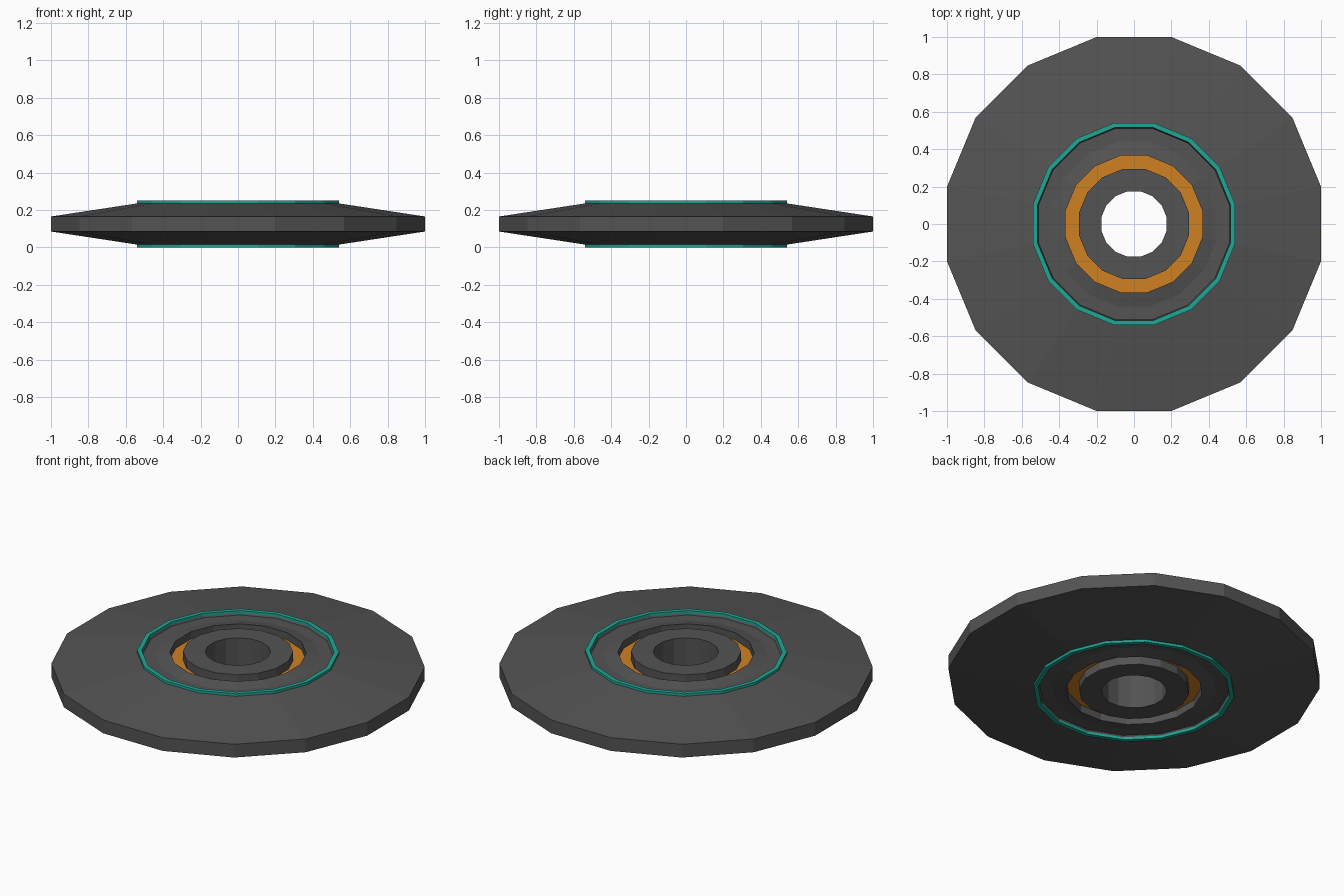
import bpy, bmesh, math

if "Cube" in bpy.data.objects:
    bpy.data.objects.remove(bpy.data.objects["Cube"])

SIDES = 16
FLAT = 1 / math.cos(math.pi / SIDES)   # flat-to-flat radius -> corner radius
MID = 0.125                            # plane of symmetry


def material(name, rgb):
    m = bpy.data.materials.new(name)
    m.diffuse_color = (*rgb, 1)
    m.use_nodes = True
    m.node_tree.nodes["Principled BSDF"].inputs["Base Color"].default_value = m.diffuse_color
    return m


grey = material("dark grey rubber", (0.088, 0.088, 0.088))
teal = material("teal", (0.014, 0.39, 0.30))
orange = material("orange", (0.62, 0.22, 0.017))


def lathe(name, profile, mat):
    """Spin a closed (radius, z) profile into a 16-sided ring."""
    bm = bmesh.new()
    rings = []
    for i in range(SIDES):
        a = 2 * math.pi * (i + 0.5) / SIDES
        rings.append([bm.verts.new((r * FLAT * math.cos(a), r * FLAT * math.sin(a), z))
                      for r, z in profile])
    n = len(profile)
    for i in range(SIDES):
        p, q = rings[i], rings[(i + 1) % SIDES]
        for j in range(n):
            k = (j + 1) % n
            bm.faces.new((p[j], q[j], q[k], p[k]))
    bmesh.ops.recalc_face_normals(bm, faces=bm.faces)
    me = bpy.data.meshes.new(name)
    bm.to_mesh(me)
    bm.free()
    me.materials.append(mat)
    ob = bpy.data.objects.new(name, me)
    bpy.context.collection.objects.link(ob)
    return ob


def mirrored(top):
    """Close a top half profile with its reflection below the mid plane."""
    return top + [(r, 2 * MID - z) for r, z in reversed(top)]


# weight disc: rim, sloped face, shallow recess, raised collar at the groove
lathe("plate_body", mirrored([(1.0, 0.165), (0.54, 0.235), (0.515, 0.235),
                              (0.51, 0.226), (0.44, 0.226), (0.365, 0.242)]), grey)

# groove floor
lathe("groove_ring", mirrored([(0.37, 0.198), (0.29, 0.198)]), orange)

# centre hub with bore
lathe("hub", mirrored([(0.295, 0.248), (0.175, 0.248)]), grey)

# thin raised accent rings on both faces
for name, z0, z1 in (("top_accent_ring", 0.233, 0.25), ("bottom_accent_ring", 0.0, 0.017)):
    lathe(name, [(0.54, z0), (0.54, z1), (0.515, z1), (0.515, z0)], teal)
